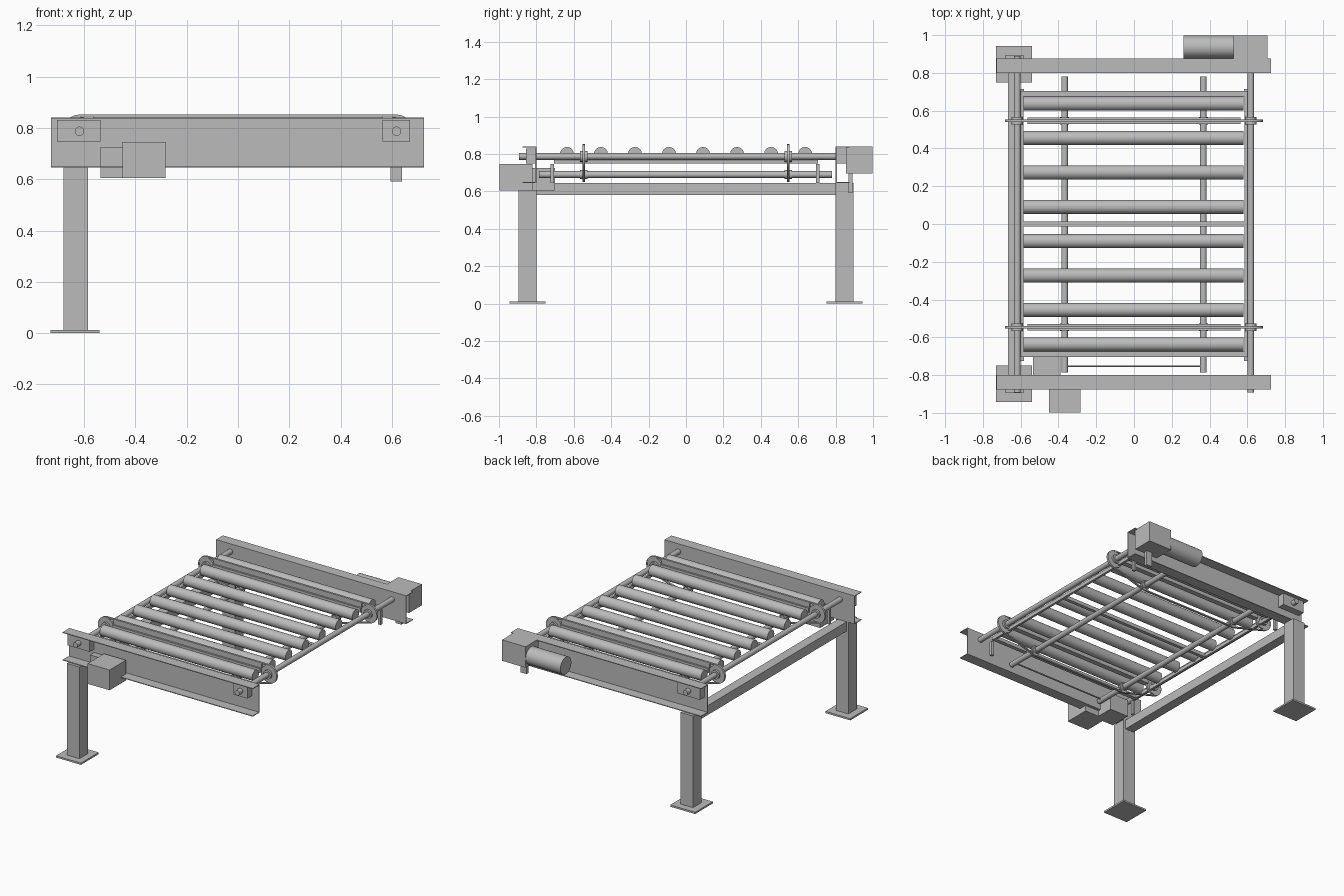
import bpy, bmesh, math
from mathutils import Vector

if "Cube" in bpy.data.objects:
    bpy.data.objects.remove(bpy.data.objects["Cube"], do_unlink=True)

steel = bpy.data.materials.new("grey_steel")
steel.use_nodes = True
GREY = (0.5, 0.5, 0.5, 1)
steel.diffuse_color = GREY
steel.node_tree.nodes["Principled BSDF"].inputs["Base Color"].default_value = GREY


def finish(name, bm, smooth=False):
    bmesh.ops.recalc_face_normals(bm, faces=bm.faces)
    mesh = bpy.data.meshes.new(name)
    bm.to_mesh(mesh)
    bm.free()
    mesh.materials.append(steel)
    ob = bpy.data.objects.new(name, mesh)
    bpy.context.collection.objects.link(ob)
    if smooth:
        bpy.ops.object.select_all(action='DESELECT')
        ob.select_set(True)
        bpy.context.view_layer.objects.active = ob
        bpy.ops.object.shade_smooth_by_angle()
    return ob


def box(name, xs, ys, zs):
    bm = bmesh.new()
    bmesh.ops.create_cube(bm, size=1)
    for v in bm.verts:
        v.co = [sum(r) / 2 + c * (r[1] - r[0]) for c, r in zip(v.co, (xs, ys, zs))]
    return finish(name, bm)


def rod(name, start, end, radius, radius_end=None, sides=32):
    a, b = Vector(start), Vector(end)
    bm = bmesh.new()
    bmesh.ops.create_cone(bm, cap_ends=True, segments=sides, radius1=radius,
                          radius2=radius_end or radius, depth=(b - a).length)
    turn = (b - a).to_track_quat('Z', 'Y')
    for v in bm.verts:
        v.co = turn @ v.co + (a + b) / 2
    return finish(name, bm, True)


def mid(c, half):
    return (c - half, c + half)


def band(name, outer, inner, y, half):
    """Closed belt made from matching outer and inner loops in the xz plane."""
    bm = bmesh.new()
    rings = [[bm.verts.new((x, yy, z)) for x, z in loop]
             for loop, yy in ((outer, y - half), (outer, y + half),
                              (inner, y + half), (inner, y - half))]
    n = len(outer)
    for k in range(4):
        r, s = rings[k], rings[(k + 1) % 4]
        for i in range(n):
            j = (i + 1) % n
            bm.faces.new((r[i], r[j], s[j], s[i]))
    return finish(name, bm, True)


def wrap(circles, grow):
    """Convex belt path round circles listed counter-clockwise."""
    pts = []
    n = len(circles)

    def tangent(a, b):
        dx, dz = b[0] - a[0], b[1] - a[1]
        return math.atan2(dz, dx) - math.pi / 2 + math.asin((b[2] - a[2]) / math.hypot(dx, dz)) * -1

    for i, c in enumerate(circles):
        t0 = tangent(circles[i - 1], c)
        t1 = tangent(c, circles[(i + 1) % n])
        sweep = (t1 - t0) % (2 * math.pi)
        for k in range(13):
            a = t0 + sweep * k / 12
            pts.append((c[0] + (c[2] + grow) * math.cos(a), c[1] + (c[2] + grow) * math.sin(a)))
    return pts


SHAFT_X, SHAFT_Z = 0.618, 0.787
LOW_X, LOW_Z = 0.367, 0.69

# Side channels with outward flanges, legs, feet and bearings
for s, side in ((-1, "front"), (1, "back")):
    def span(a, b):
        return tuple(sorted((s * a, s * b)))
    profile = [(0.80, 0.645), (0.875, 0.645), (0.875, 0.65), (0.806, 0.65),
               (0.806, 0.835), (0.875, 0.835), (0.875, 0.84), (0.80, 0.84)]
    bm = bmesh.new()
    face = bm.faces.new([bm.verts.new((-0.728, s * y, z)) for y, z in profile])
    ext = bmesh.ops.extrude_face_region(bm, geom=[face])
    bmesh.ops.translate(bm, vec=(1.453, 0, 0),
                        verts=[v for v in ext["geom"] if isinstance(v, bmesh.types.BMVert)])
    finish(side + "_channel", bm)
    box(side + "_leg", (-0.68, -0.585), span(0.80, 0.895), (0.012, 0.645))
    box(side + "_foot", (-0.73, -0.54), span(0.75, 0.943), (0, 0.012))
    box(side + "_wide_bearing", (-0.705, -0.535), span(0.806, 0.855), (0.748, 0.83))
    box(side + "_narrow_bearing", (0.563, 0.67), span(0.806, 0.855), (0.748, 0.83))
box("cross_beam", (-0.667, -0.60), (-0.80, 0.80), (0.58, 0.645))

# Rollers
for i in range(8):
    y = -0.637 + 0.182 * i
    rod("roller", (-0.585, y, 0.80), (0.58, y, 0.80), 0.037)

# Roller frame
for y in (-0.69, 0.69):
    box("frame_end_bar", (-0.6, 0.595), mid(y, 0.014), (0.75, 0.775))
box("frame_middle_bar", (-0.6, 0.595), mid(0, 0.012), (0.75, 0.775))
for s in (-1, 1):
    box("frame_side_bar", mid(s * 0.592, 0.008), (-0.705, 0.705), (0.75, 0.775))
    for y in (-0.715, 0.705):
        box("frame_strut", mid(s * 0.592, 0.01), mid(y, 0.01), (0.645, 0.745))

# Upper drive shafts and lower shafts
for s in (-1, 1):
    rod("drive_shaft", (s * SHAFT_X, -0.893, SHAFT_Z), (s * SHAFT_X, 0.89, SHAFT_Z), 0.018)
    rod("lower_shaft", (s * LOW_X, -0.785, LOW_Z), (s * LOW_X, 0.78, LOW_Z), 0.018)

# Transfer chains with guides, sprockets and return wheels
circles = [(LOW_X, LOW_Z, 0.033), (SHAFT_X, SHAFT_Z, 0.057),
           (-SHAFT_X, SHAFT_Z, 0.057), (-LOW_X, LOW_Z, 0.033)]
for y in (-0.547, 0.547):
    band("transfer_chain", wrap(circles, 0.008), wrap(circles, 0), y, 0.007)
    box("chain_guide", (-0.565, 0.565), mid(y, 0.018), (0.785, 0.815))
    box("chain_guide_rib", (-0.565, 0.565), mid(y, 0.006), (0.815, 0.845))
    for s in (-1, 1):
        rod("sprocket", (s * SHAFT_X, y - 0.006, SHAFT_Z), (s * SHAFT_X, y + 0.006, SHAFT_Z), 0.057)
        rod("return_wheel", (s * LOW_X, y - 0.006, LOW_Z), (s * LOW_X, y + 0.006, LOW_Z), 0.033)
        for x, z, r in ((SHAFT_X, SHAFT_Z, 0.03), (LOW_X, LOW_Z, 0.024)):
            rod("wheel_hub", (s * x, y - 0.02, z), (s * x, y + 0.02, z), r)

# Back motor with gearbox and support arm
box("back_gearbox", (0.527, 0.707), (0.855, 0.998), (0.695, 0.84))
rod("back_motor", (0.262, 0.937, 0.757), (0.527, 0.937, 0.757), 0.06)
box("support_arm", (0.595, 0.64), (0.868, 0.89), (0.592, 0.70))

# Front lifting motor, gearbox and linking rod
box("front_motor", (-0.45, -0.282), (-0.998, -0.82), (0.605, 0.745))
box("front_gearbox", (-0.535, -0.39), (-0.85, -0.70), (0.605, 0.725))
rod("linking_rod", (-LOW_X, -0.753, LOW_Z), (LOW_X, -0.753, LOW_Z), 0.005, sides=12)
